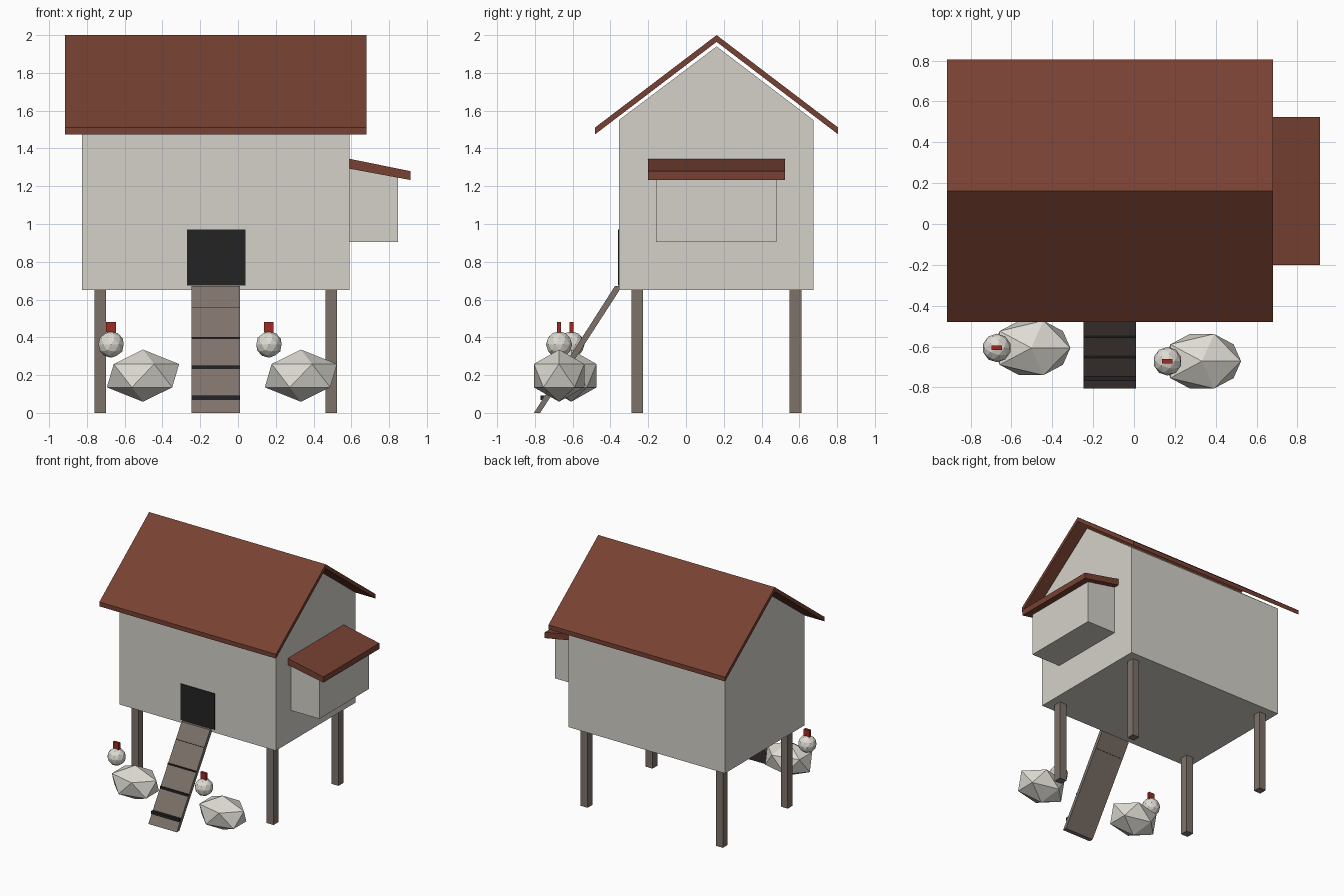
import bpy
import bmesh
from mathutils import Vector

cube = bpy.data.objects.get("Cube")
if cube:
    bpy.data.objects.remove(cube, do_unlink=True)


def material(name, r, g, b):
    m = bpy.data.materials.new(name)
    m.use_nodes = True
    m.diffuse_color = (r, g, b, 1)
    m.node_tree.nodes["Principled BSDF"].inputs["Base Color"].default_value = (r, g, b, 1)
    return m


WALL = material("pale wall", 0.66, 0.64, 0.585)
ROOF = material("red brown roof", 0.185, 0.053, 0.032)
WOOD = material("weathered wood", 0.207, 0.17, 0.145)
DARK = material("near black", 0.017, 0.017, 0.017)
FEATHER = material("off white feathers", 0.73, 0.71, 0.65)
RED = material("comb red", 0.35, 0.023, 0.017)


def finish(name, bm, mat):
    bmesh.ops.recalc_face_normals(bm, faces=bm.faces)
    mesh = bpy.data.meshes.new(name)
    bm.to_mesh(mesh)
    bm.free()
    mesh.materials.append(mat)
    obj = bpy.data.objects.new(name, mesh)
    bpy.context.collection.objects.link(obj)
    return obj


def prism(name, profile, axis, start, end, mat):
    """Extrude a side profile along x (points are y, z) or y (points are x, z)."""
    bm = bmesh.new()
    place = (lambda a, b: (start, a, b)) if axis == "x" else (lambda a, b: (a, start, b))
    face = bm.faces.new([bm.verts.new(place(a, b)) for a, b in profile])
    length = end - start
    shift = Vector((length, 0, 0)) if axis == "x" else Vector((0, length, 0))
    grown = bmesh.ops.extrude_face_region(bm, geom=[face], use_keep_orig=True)
    moved = [v for v in grown["geom"] if isinstance(v, bmesh.types.BMVert)]
    bmesh.ops.translate(bm, vec=shift, verts=moved)
    return finish(name, bm, mat)


def box(name, x, y, z, mat):
    profile = [(y[0], z[0]), (y[1], z[0]), (y[1], z[1]), (y[0], z[1])]
    return prism(name, profile, "x", x[0], x[1], mat)


def ball(name, centre, radii, level, mat):
    bm = bmesh.new()
    bmesh.ops.create_icosphere(bm, subdivisions=level, radius=1)
    bmesh.ops.scale(bm, vec=radii, verts=bm.verts)
    bmesh.ops.translate(bm, vec=centre, verts=bm.verts)
    return finish(name, bm, mat)


# House body with gables, and the roof floating just above it
RIDGE = 0.162
prism("house_body", [(-0.355, 0.65), (0.675, 0.65), (0.675, 1.55),
                     (RIDGE, 1.94), (-0.355, 1.55)], "x", -0.825, 0.59, WALL)
prism("roof", [(-0.481, 1.475), (-0.481, 1.511), (RIDGE, 2.0), (0.805, 1.511),
               (0.805, 1.475), (RIDGE, 1.964)], "x", -0.917, 0.68, ROOF)

# Nest box and its sloping lid on the left wall
prism("nest_box", [(0.58, 0.905), (0.848, 0.905), (0.848, 1.25), (0.58, 1.3)],
      "y", -0.16, 0.48, WALL)
prism("nest_lid", [(0.59, 1.293), (0.912, 1.233), (0.912, 1.28), (0.59, 1.345)],
      "y", -0.2, 0.523, ROOF)

# Legs
for side, x in (("right", -0.73), ("left", 0.493)):
    for end, y in (("front", -0.258), ("back", 0.58)):
        box(f"{end}_{side}_leg", (x - 0.031, x + 0.031), (y - 0.031, y + 0.031),
            (0, 0.65), WOOD)

# Doorway plate
box("doorway", (-0.27, 0.04), (-0.36, -0.353), (0.675, 0.97), DARK)

# Ramp with cleats
prism("ramp", [(-0.805, 0), (-0.772, 0), (-0.355, 0.645), (-0.355, 0.672),
               (-0.376, 0.672)], "x", -0.247, 0.01, WOOD)
for i, (y, top) in enumerate([(-0.77, 0.092), (-0.657, 0.25), (-0.556, 0.402), (-0.451, 0.558)]):
    box(f"ramp_cleat_{i + 1}", (-0.246, 0.009), (y, y + 0.025), (top - 0.025, top), DARK)

# Two hens: faceted body, small head, upright comb
for side, x, y in (("right", -0.503, -0.607), ("left", 0.333, -0.672)):
    ball(f"{side}_hen_body", (x, y, 0.197), (0.214, 0.157, 0.138), 1, FEATHER)
    head = x - 0.169
    ball(f"{side}_hen_head", (head, y, 0.362), (0.07, 0.07, 0.07), 2, FEATHER)
    box(f"{side}_hen_comb", (head - 0.027, head + 0.025), (y - 0.011, y + 0.011),
        (0.425, 0.48), RED)
